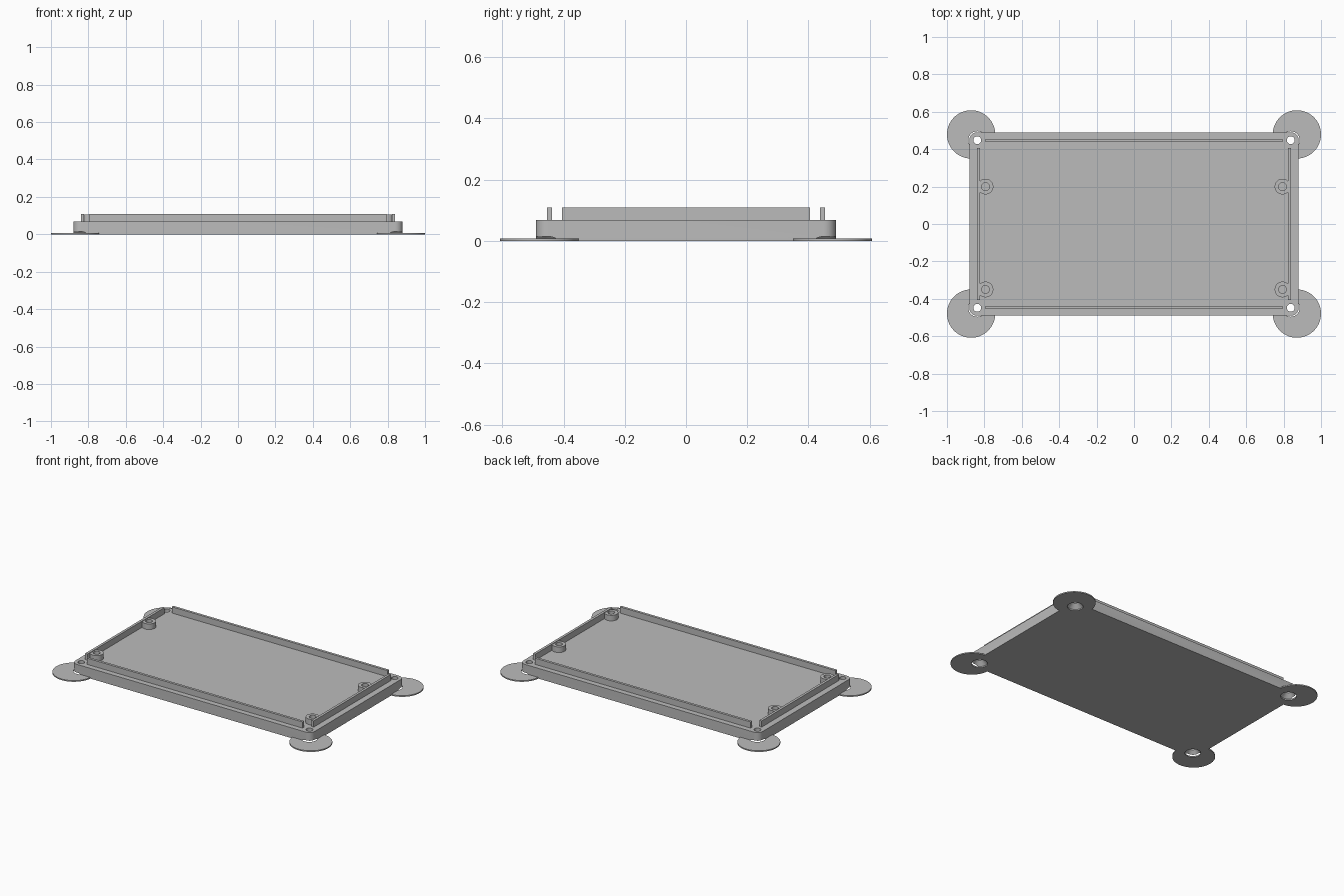
import bpy, bmesh, math

if "Cube" in bpy.data.objects:
    bpy.data.objects.remove(bpy.data.objects["Cube"], do_unlink=True)

grey = bpy.data.materials.new("plain_grey")
grey.use_nodes = True
colour = (0.5, 0.5, 0.5, 1)
grey.diffuse_color = colour
grey.node_tree.nodes["Principled BSDF"].inputs["Base Color"].default_value = colour

DECK, LIP_TOP, POST_TOP, PAD_TOP = 0.068, 0.109, 0.105, 0.008
CORNERS = [(sx, sy) for sx in (-1, 1) for sy in (-1, 1)]


def finish(name, bm):
    bmesh.ops.recalc_face_normals(bm, faces=bm.faces)
    mesh = bpy.data.meshes.new(name)
    bm.to_mesh(mesh)
    bm.free()
    mesh.materials.append(grey)
    ob = bpy.data.objects.new(name, mesh)
    bpy.context.collection.objects.link(ob)
    return ob


def box(name, x, y, z0, z1, half_x, half_y, corner=0):
    bm = bmesh.new()
    bmesh.ops.create_cube(bm, size=1)
    for v in bm.verts:
        v.co = (x + v.co.x * 2 * half_x, y + v.co.y * 2 * half_y,
                z0 + (v.co.z + 0.5) * (z1 - z0))
    if corner:
        upright = [e for e in bm.edges
                   if abs(e.verts[0].co.z - e.verts[1].co.z) > 0.01]
        bmesh.ops.bevel(bm, geom=upright, offset=corner, segments=8,
                        profile=0.5, affect='EDGES')
    return finish(name, bm)


def lathe(name, x, y, profile, closed=False, sides=48):
    """Spin (radius, height) points about a vertical axis; ends get capped."""
    bm = bmesh.new()
    rings = [[bm.verts.new((x + r * math.cos(2 * math.pi * i / sides),
                            y + r * math.sin(2 * math.pi * i / sides), z))
              for i in range(sides)] for r, z in profile]
    pairs = list(zip(rings, rings[1:]))
    if closed:
        pairs.append((rings[-1], rings[0]))
    else:
        bm.faces.new(rings[0])
        bm.faces.new(rings[-1])
    for a, b in pairs:
        for i in range(sides):
            j = (i + 1) % sides
            bm.faces.new((a[i], a[j], b[j], b[i]))
    return finish(name, bm)


def combine(target, tool, operation):
    mod = target.modifiers.new(operation.lower(), 'BOOLEAN')
    mod.object, mod.operation, mod.solver = tool, operation, 'EXACT'
    bpy.context.view_layer.objects.active = target
    bpy.ops.object.modifier_apply(modifier=mod.name)
    bpy.data.objects.remove(tool, do_unlink=True)


# Solid slab with rounded corners
base = box("base_plate", 0, 0, 0, DECK, 0.88, 0.49, corner=0.04)

# Thin round pads under the corners
for sx, sy in CORNERS:
    pad = lathe("corner_pad", sx * 0.871, sy * 0.479,
                [(0.129, 0), (0.129, PAD_TOP)], sides=64)
    combine(base, pad, 'UNION')

# Screw holes, countersunk from below
for sx, sy in CORNERS:
    hole = lathe("screw_hole", sx * 0.838, sy * 0.448,
                 [(0.048, -0.01), (0.048, 0.008), (0.021, 0.035), (0.021, 0.1)])
    combine(base, hole, 'DIFFERENCE')

# Upright lips along the four edges
for s, end in ((-1, "front"), (1, "back")):
    box(end + "_lip", 0, s * 0.446, DECK - 0.005, LIP_TOP, 0.793, 0.0085)
for s, side in ((-1, "right"), (1, "left")):
    box(side + "_lip", s * 0.831, 0, DECK - 0.005, LIP_TOP, 0.0085, 0.405)

# Hollow mounting posts
for s, side in ((-1, "right"), (1, "left")):
    for y, end in ((-0.35, "front"), (0.2, "back")):
        lathe(end + "_" + side + "_post", s * 0.794, y,
              [(0.042, DECK - 0.005), (0.042, POST_TOP),
               (0.021, POST_TOP), (0.021, DECK - 0.005)], closed=True)

# Smooth the round walls, keep edges crisp
for ob in bpy.context.collection.objects:
    if ob.type == 'MESH' and ob.data.materials and ob.data.materials[0] == grey:
        bpy.ops.object.select_all(action='DESELECT')
        ob.select_set(True)
        bpy.context.view_layer.objects.active = ob
        bpy.ops.object.shade_smooth_by_angle(angle=math.radians(30))
